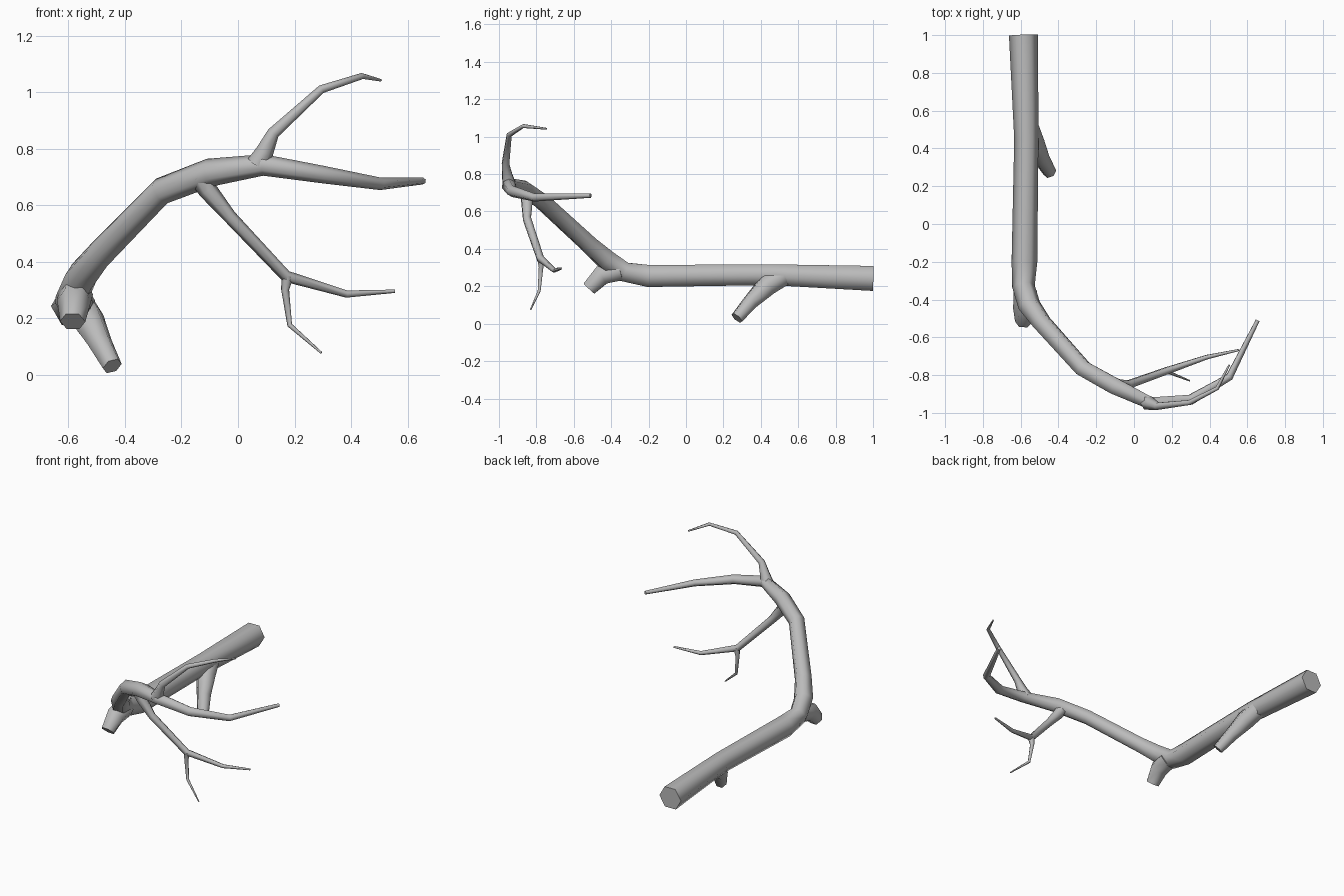
import bpy, bmesh, math
from mathutils import Vector

cube = bpy.data.objects.get("Cube")
if cube:
    bpy.data.objects.remove(cube, do_unlink=True)

# One plain grey for the whole branch
grey = bpy.data.materials.new("bark_grey")
grey.use_nodes = True
colour = (0.5, 0.5, 0.5, 1)
grey.diffuse_color = colour
grey.node_tree.nodes["Principled BSDF"].inputs["Base Color"].default_value = colour

SIDES = 6


def limb(name, path):
    """Six-sided tapering tube through (x, y, z, radius) points, closed at both ends."""
    points = [Vector(p[:3]) for p in path]
    radii = [p[3] for p in path]
    steps = [(b - a).normalized() for a, b in zip(points, points[1:])]
    tangents = [steps[0]] + [(a + b).normalized() for a, b in zip(steps, steps[1:])] + [steps[-1]]
    side = Vector((1, 0, 0)) if abs(tangents[0].x) < 0.8 else Vector((0, 1, 0))
    bm = bmesh.new()
    rings = []
    for i, (point, radius, tangent) in enumerate(zip(points, radii, tangents)):
        # carry the side direction along the path so the tube does not twist
        if i:
            side = tangents[i - 1].rotation_difference(tangent) @ side
        side = (side - tangent * side.dot(tangent)).normalized()
        up = tangent.cross(side)
        ring = []
        for k in range(SIDES):
            a = math.tau * k / SIDES
            ring.append(bm.verts.new(point + radius * (side * math.cos(a) + up * math.sin(a))))
        rings.append(ring)
    for low, high in zip(rings, rings[1:]):
        for k in range(SIDES):
            n = (k + 1) % SIDES
            bm.faces.new((low[k], low[n], high[n], high[k]))
    bm.faces.new(rings[0][::-1])
    bm.faces.new(rings[-1])
    bmesh.ops.recalc_face_normals(bm, faces=bm.faces[:])
    mesh = bpy.data.meshes.new(name)
    bm.to_mesh(mesh)
    bm.free()
    mesh.materials.append(grey)
    obj = bpy.data.objects.new(name, mesh)
    bpy.context.collection.objects.link(obj)
    # smooth sides, crisp cut ends
    bpy.ops.object.select_all(action='DESELECT')
    obj.select_set(True)
    bpy.context.view_layer.objects.active = obj
    bpy.ops.object.shade_smooth_by_angle(angle=math.radians(70))
    return obj


# Main stem, from the cut base to the long tip
limb("main_stem", [
    (-.585, 1, .242, .077), (-.57, .45, .262, .064), (-.58, -.2, .255, .068),
    (-.585, -.33, .277, .06), (-.555, -.43, .345, .06), (-.49, -.52, .425, .052),
    (-.27, -.765, .65, .049), (-.1, -.86, .715, .05), (.09, -.95, .742, .038),
    (.3, -.93, .708, .031), (.505, -.81, .675, .022), (.655, -.51, .685, .012)])

# Short sawn-off stubs
limb("front_stub", [
    (-.575, -.35, .285, .062), (-.58, -.45, .26, .06), (-.585, -.518, .188, .045)])
limb("lower_stub", [
    (-.57, .53, .26, .06), (-.535, .43, .2, .062), (-.49, .345, .115, .045),
    (-.445, .272, .03, .036)])

# Upper side branch
limb("upper_branch", [
    (.07, -.945, .745, .04), (.095, -.955, .79, .032), (.125, -.965, .855, .022),
    (.295, -.945, 1.01, .015), (.44, -.87, 1.057, .011), (.505, -.745, 1.042, .005)])

# Lower side branch and its twig
limb("lower_branch", [
    (-.13, -.845, .7, .045), (-.105, -.85, .65, .034), (-.03, -.85, .56, .024),
    (.17, -.778, .348, .021), (.385, -.705, .285, .013), (.555, -.667, .295, .006)])
limb("hanging_twig", [
    (.175, -.777, .35, .022), (.167, -.775, .3, .014), (.183, -.785, .175, .009),
    (.295, -.83, .077, .004)])
